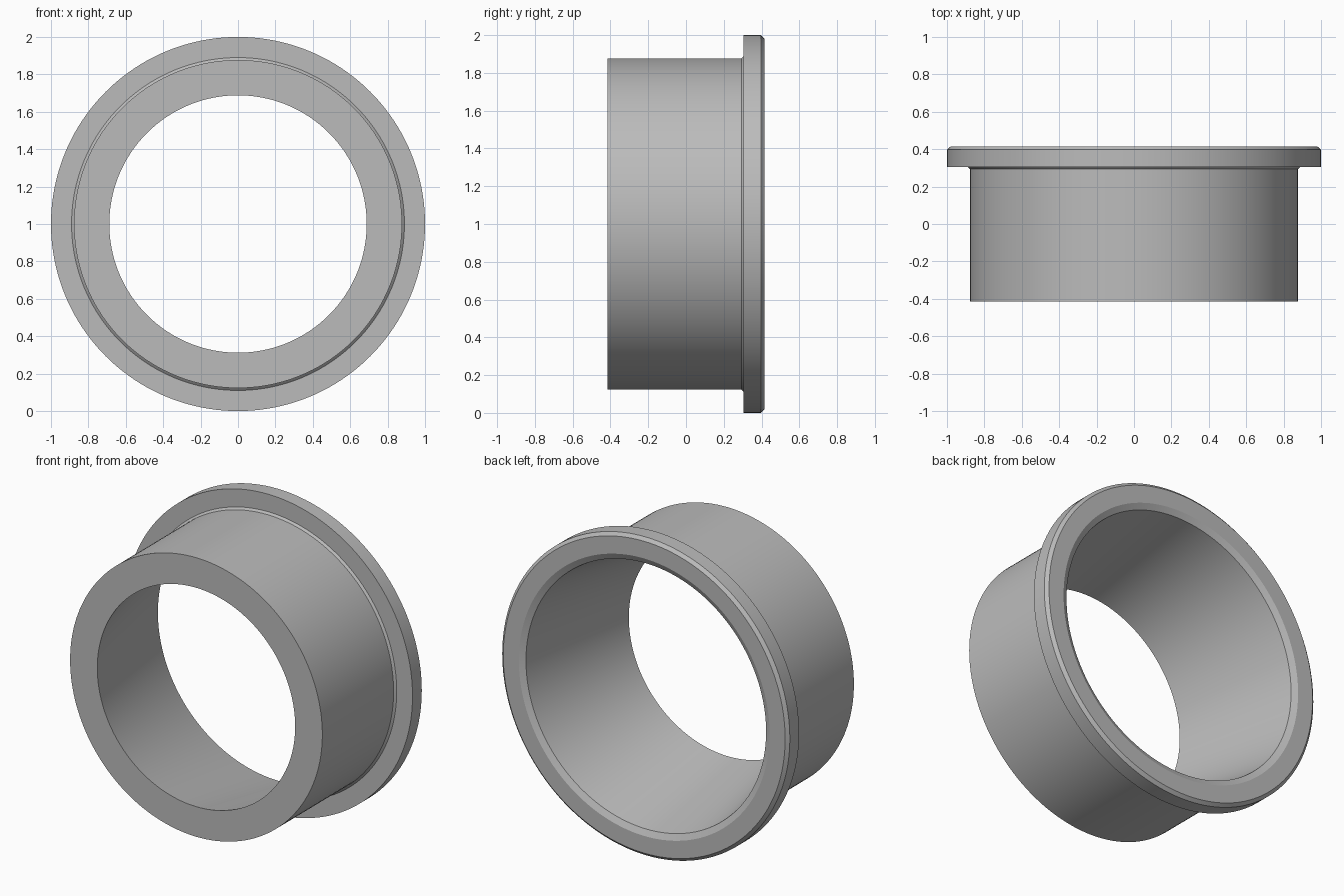
import bpy, bmesh, math

if "Cube" in bpy.data.objects:
    bpy.data.objects.remove(bpy.data.objects["Cube"], do_unlink=True)

SEGMENTS = 160

# Plain grey metal
grey = bpy.data.materials.new("plain_grey")
grey.use_nodes = True
colour = (0.5, 0.5, 0.5, 1)
grey.diffuse_color = colour
grey.node_tree.nodes["Principled BSDF"].inputs["Base Color"].default_value = colour

# Closed section as (radius, y): sleeve, neck fillet, flange, tapered bore
section = [
    (0.688, -0.415), (0.877, -0.415),               # front face
    (0.877, 0.293), (0.89, 0.305),                  # sleeve and neck
    (1.0, 0.305), (1.0, 0.397), (0.98, 0.415),      # flange, outer chamfer
    (0.872, 0.415), (0.835, 0.397),                 # back face, inner chamfer
]


def revolve(name, profile, centre_z):
    """Sweep a closed section around the y axis."""
    bm = bmesh.new()
    rings = []
    for i in range(SEGMENTS):
        a = 2 * math.pi * i / SEGMENTS
        rings.append([bm.verts.new((r * math.cos(a), y, centre_z + r * math.sin(a)))
                      for r, y in profile])
    n = len(profile)
    for i in range(SEGMENTS):
        here, there = rings[i], rings[(i + 1) % SEGMENTS]
        for j in range(n):
            k = (j + 1) % n
            bm.faces.new((here[j], here[k], there[k], there[j]))
    bmesh.ops.recalc_face_normals(bm, faces=bm.faces)
    mesh = bpy.data.meshes.new(name)
    bm.to_mesh(mesh)
    bm.free()
    mesh.materials.append(grey)
    obj = bpy.data.objects.new(name, mesh)
    bpy.context.collection.objects.link(obj)
    return obj


bushing = revolve("flanged_bushing", section, 1.0)
bpy.ops.object.select_all(action='DESELECT')
bushing.select_set(True)
bpy.context.view_layer.objects.active = bushing
bpy.ops.object.shade_smooth_by_angle(angle=math.radians(20))
